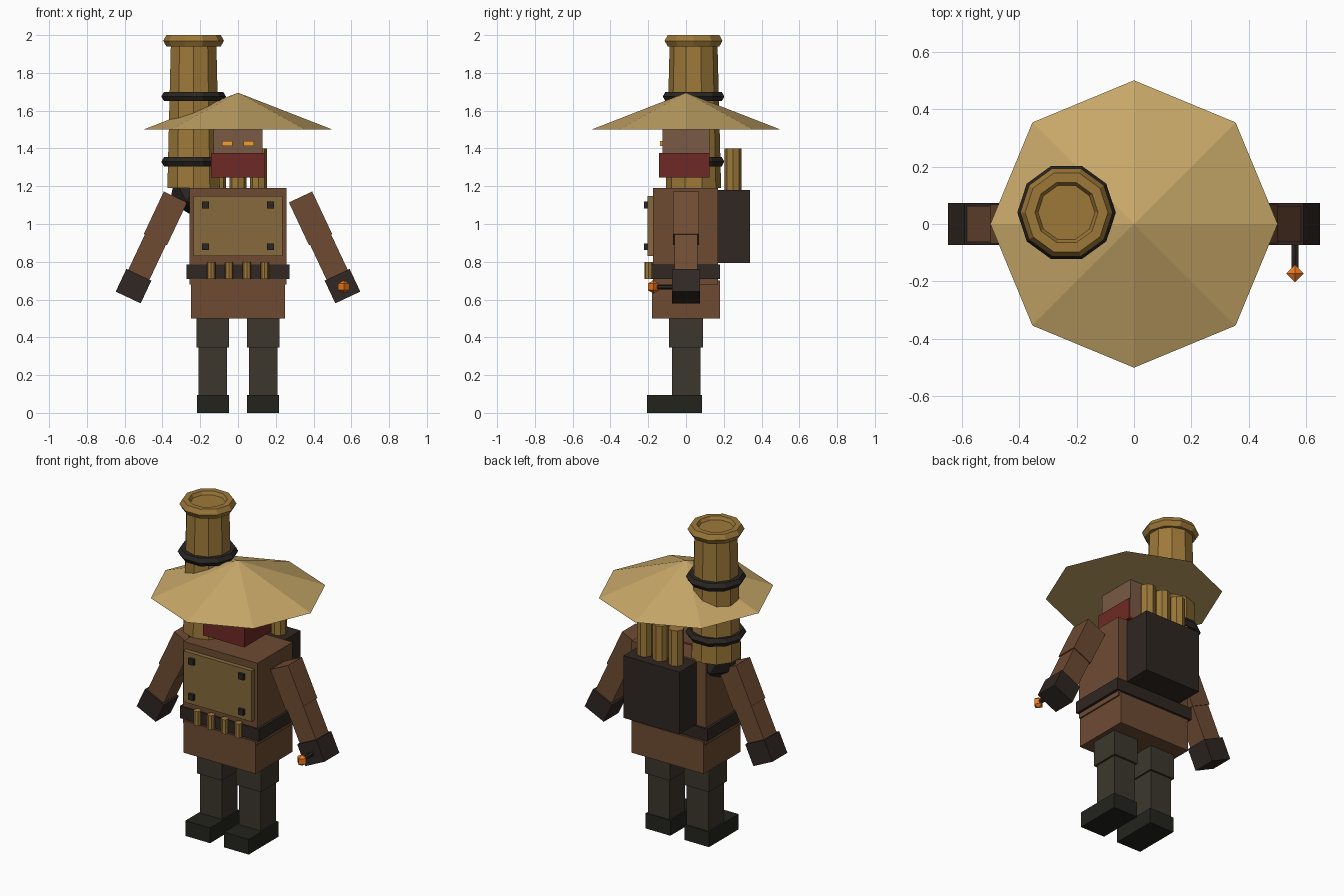
import bpy
from math import radians, sin, cos
from mathutils import Matrix

if "Cube" in bpy.data.objects:
    bpy.data.objects.remove(bpy.data.objects["Cube"])


def material(name, hexcode):
    lin = [(int(hexcode[i:i + 2], 16) / 255) ** 2.2 for i in (0, 2, 4)]
    m = bpy.data.materials.new(name)
    m.diffuse_color = (*lin, 1)
    m.use_nodes = True
    m.node_tree.nodes["Principled BSDF"].inputs["Base Color"].default_value = m.diffuse_color
    return m


COAT = material("coat_brown", "6E4C36")
TROUSERS = material("dark_cloth", "3E3A31")
BOOTS = material("boot_black", "282823")
LEATHER = material("dark_leather", "332B27")
IRON = material("dark_iron", "2E2A27")
BRASS = material("brass", "9C783C")
PLATE = material("dull_brass", "85693E")
STRAW = material("straw", "C6A668")
SKIN = material("skin", "785A46")
RED = material("red_cloth", "6E2E29")
GLOW = material("amber_glow", "F0A030")
FLAME = material("orange_flame", "F07824")


def finish(name, mat):
    ob = bpy.context.object
    ob.name = name
    ob.data.materials.append(mat)
    return ob


def box(name, mat, x, y, z):
    """Box from (min, max) pairs on each axis."""
    bpy.ops.mesh.primitive_cube_add(size=1)
    ob = finish(name, mat)
    size = [b - a for a, b in (x, y, z)]
    mid = [(a + b) / 2 for a, b in (x, y, z)]
    ob.data.transform(Matrix.Translation(mid) @ Matrix.Diagonal((*size, 1)))
    return ob


def tube(name, mat, sides, r1, r2, loc, depth, rot=(0, 0, 0)):
    bpy.ops.mesh.primitive_cone_add(vertices=sides, radius1=r1, radius2=r2,
                                    depth=depth, location=loc, rotation=rot)
    return finish(name, mat)


def ring(name, mat, loc, major, minor):
    bpy.ops.mesh.primitive_torus_add(major_segments=10, minor_segments=6,
                                     major_radius=major, minor_radius=minor,
                                     location=loc)
    return finish(name, mat)


# Legs and arms, both sides
ANGLE = radians(25.2)
for side, s in (("left", -1), ("right", 1)):
    def span(a, b):
        return tuple(sorted((s * a, s * b)))

    box(side + "_boot", BOOTS, span(.048, .218), (-.206, .085), (0, .095))
    box(side + "_shin", TROUSERS, span(.058, .208), (-.075, .078), (.095, .35))
    box(side + "_thigh", TROUSERS, span(.048, .22), (-.09, .09), (.345, .52))

    # Arm segments lie along one slanted line, starting at the shoulder
    for part, mat, t0, t1, w in (("upper_arm", COAT, 0, .25, .136),
                                 ("forearm", COAT, .24, .46, .124),
                                 ("glove", LEATHER, .455, .588, .146)):
        ob = box(side + "_" + part, mat, (-w / 2, w / 2), (-w / 2, w / 2), (-t1, -t0))
        ob.location = (s * .331, 0, 1.143)
        ob.rotation_euler = (0, -s * ANGLE, 0)

# Torso
box("coat_skirt", COAT, (-.248, .248), (-.18, .18), (.5, .70))
box("torso", COAT, (-.257, .257), (-.175, .17), (.68, 1.19))
box("belt", LEATHER, (-.273, .273), (-.182, .18), (.71, .785))

# Chest plate with corner bolts
box("chest_plate", PLATE, (-.235, .235), (-.203, -.17), (.83, 1.147))
for x in (-.172, .172):
    for z in (.88, 1.10):
        box("plate_bolt", IRON, (x - .018, x + .018), (-.222, -.2), (z - .018, z + .018))

# Cartridges on the belt
for i in range(4):
    tube("belt_cartridge", BRASS, 8, .022, .022, (-.142 + i * .0945, -.198, .755), .09)

# Backpack with canisters
box("backpack", LEATHER, (-.193, .193), (.165, .34), (.793, 1.18))
for i in (-1, 0, 1):
    tube("backpack_canister", BRASS, 8, .045, .045, (i * .108, .25, 1.255), .29)

# Head, face cloth and eyes
box("head", SKIN, (-.13, .13), (-.125, .125), (1.26, 1.54))
box("face_cloth", RED, (-.143, .143), (-.142, .125), (1.245, 1.375))
for s in (-1, 1):
    box("eye", GLOW, (s * .058 - .028, s * .058 + .028), (-.137, -.12), (1.414, 1.44))

# Conical straw hat
tube("straw_hat", STRAW, 8, .5, 0, (0, 0, 1.5975), .195)

# Shoulder mortar: ball mount, tapered barrel, bands and muzzle lip
MX, MY = -.235, .04
bpy.ops.mesh.primitive_ico_sphere_add(subdivisions=1, radius=.14, location=(MX, MY, 1.18))
finish("mortar_mount", IRON)
tube("mortar_barrel", BRASS, 10, .146, .126, (MX, MY, 1.585), .79)
for z in (1.33, 1.675):
    ring("mortar_band", IRON, (MX, MY, z), .142, .029)
ring("muzzle_lip", BRASS, (MX, MY, 1.97), .127, .034)

# Burning fuse held in the right glove
tube("fuse_stick", IRON, 6, .014, .014, (.56, -.105, .667), .10, (radians(90), 0, 0))
bpy.ops.mesh.primitive_uv_sphere_add(segments=4, ring_count=2, radius=.035,
                                     location=(.56, -.172, .667))
finish("fuse_flame", FLAME)
